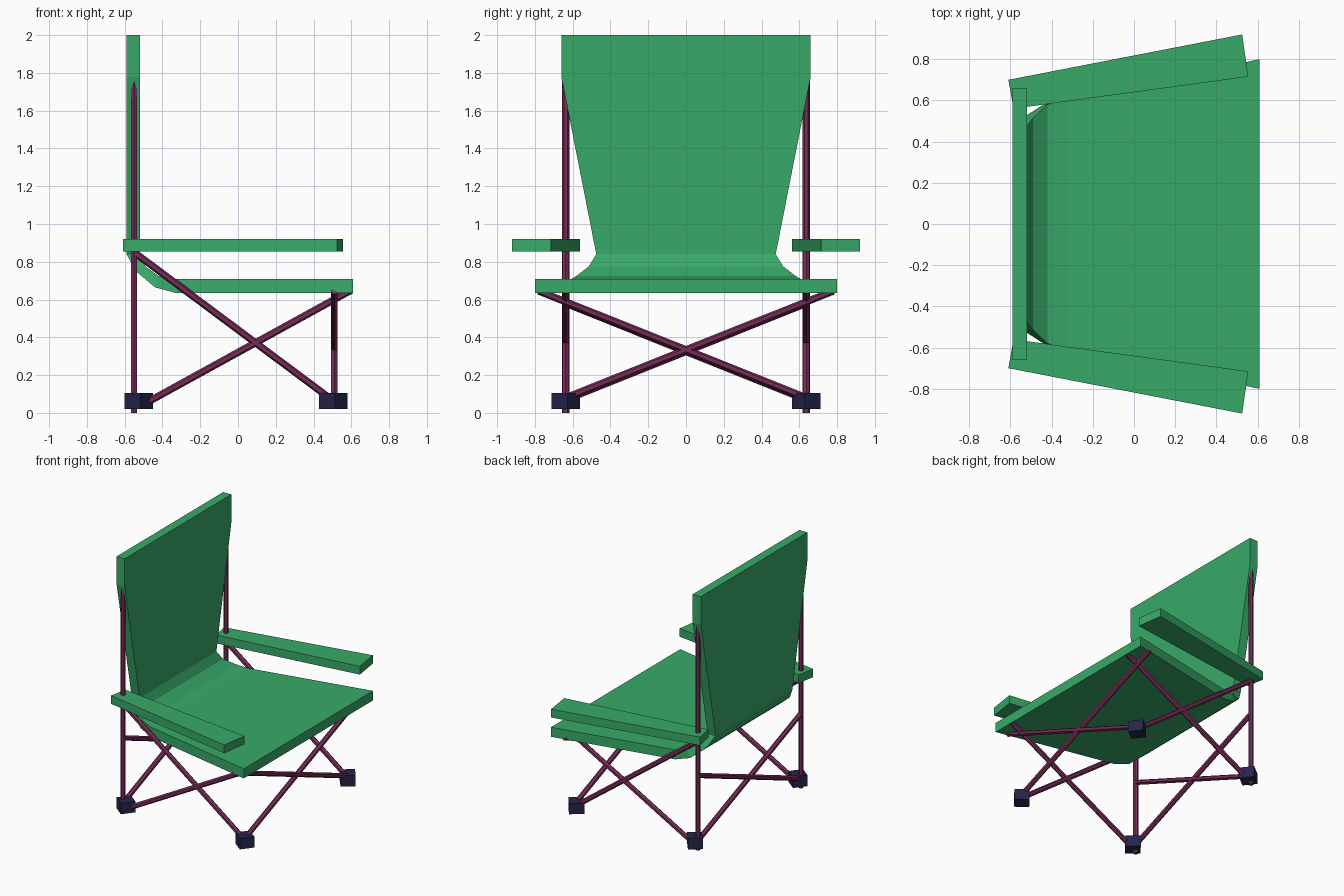
import bpy, bmesh, math
from mathutils import Vector, Matrix

if "Cube" in bpy.data.objects:
    bpy.data.objects.remove(bpy.data.objects["Cube"])


def material(name, rgb):
    m = bpy.data.materials.new(name)
    m.diffuse_color = (*rgb, 1)
    m.use_nodes = True
    m.node_tree.nodes["Principled BSDF"].inputs["Base Color"].default_value = m.diffuse_color
    return m


FABRIC = material("green_fabric", (0.04, 0.40, 0.14))
METAL = material("plum_metal", (0.19, 0.026, 0.10))
RUBBER = material("navy_rubber", (0.018, 0.018, 0.07))


def finish(name, bm, mat):
    bmesh.ops.recalc_face_normals(bm, faces=bm.faces[:])
    me = bpy.data.meshes.new(name)
    bm.to_mesh(me)
    bm.free()
    me.materials.append(mat)
    ob = bpy.data.objects.new(name, me)
    bpy.context.collection.objects.link(ob)
    return ob


def bar(name, a, b, r=0.019):
    a, b = Vector(a), Vector(b)
    d = b - a
    bm = bmesh.new()
    rot = d.to_track_quat('Z', 'Y').to_matrix().to_4x4()
    bmesh.ops.create_cone(bm, cap_ends=True, segments=6, radius1=r, radius2=r,
                          depth=d.length, matrix=Matrix.Translation((a + b) / 2) @ rot)
    return finish(name, bm, METAL)


# Sling: sections of (outer x, z), (inner x, z), half width from back top to seat front
sections = [
    (-0.59, 2.00, -0.52, 2.00, 0.66),
    (-0.59, 1.78, -0.52, 1.78, 0.66),
    (-0.59, 0.84, -0.52, 0.84, 0.475),
    (-0.54, 0.75, -0.49, 0.775, 0.515),
    (-0.44, 0.665, -0.42, 0.725, 0.58),
    (-0.33, 0.635, -0.33, 0.71, 0.605),
    (0.61, 0.635, 0.61, 0.71, 0.80),
]
bm = bmesh.new()
rings = [[bm.verts.new(p) for p in ((ox, -w, oz), (ox, w, oz), (ix, w, iz), (ix, -w, iz))]
         for ox, oz, ix, iz, w in sections]
for p, q in zip(rings, rings[1:]):
    for i in range(4):
        j = (i + 1) % 4
        bm.faces.new((p[i], p[j], q[j], q[i]))
bm.faces.new(rings[0])
bm.faces.new(rings[-1])
finish("sling_seat_and_back", bm, FABRIC)

for s, side in ((-1, "right"), (1, "left")):
    # Armrest
    bm = bmesh.new()
    outline = [(-0.61, 0.70), (0.525, 0.92), (0.555, 0.715), (-0.585, 0.56)]
    face = bm.faces.new([bm.verts.new((x, s * y, 0.855)) for x, y in outline])
    ext = bmesh.ops.extrude_face_region(bm, geom=[face], use_keep_orig=True)
    verts = [g for g in ext["geom"] if isinstance(g, bmesh.types.BMVert)]
    bmesh.ops.translate(bm, verts=verts, vec=(0, 0, 0.065))
    finish(f"{side}_armrest", bm, FABRIC)

    # Rear pole and side cross braces
    y = 0.637 * s
    bar(f"{side}_rear_pole", (-0.55, y, 0), (-0.55, y, 1.77))
    bar(f"{side}_brace_to_front", (-0.51, y, 0.04), (0.60, y, 0.65))
    bar(f"{side}_brace_to_back", (0.51, y, 0.06), (-0.55, y, 0.85))

    # Front and rear cross braces
    bar(f"{side}_front_brace", (0.51, -y, 0.08), (0.51, 0.78 * s, 0.645))
    bar(f"{side}_rear_brace", (-0.55, -y, 0.07), (-0.55, y, 0.58))

    # Feet
    for x, end in ((-0.525, "rear"), (0.505, "front")):
        bm = bmesh.new()
        m = (Matrix.Translation((x, y, 0.0625)) @ Matrix.Rotation(math.radians(38 * s), 4, 'Z')
             @ Matrix.Diagonal((0.108, 0.108, 0.085, 1)))
        bmesh.ops.create_cube(bm, size=1, matrix=m)
        finish(f"{side}_{end}_foot", bm, RUBBER)
